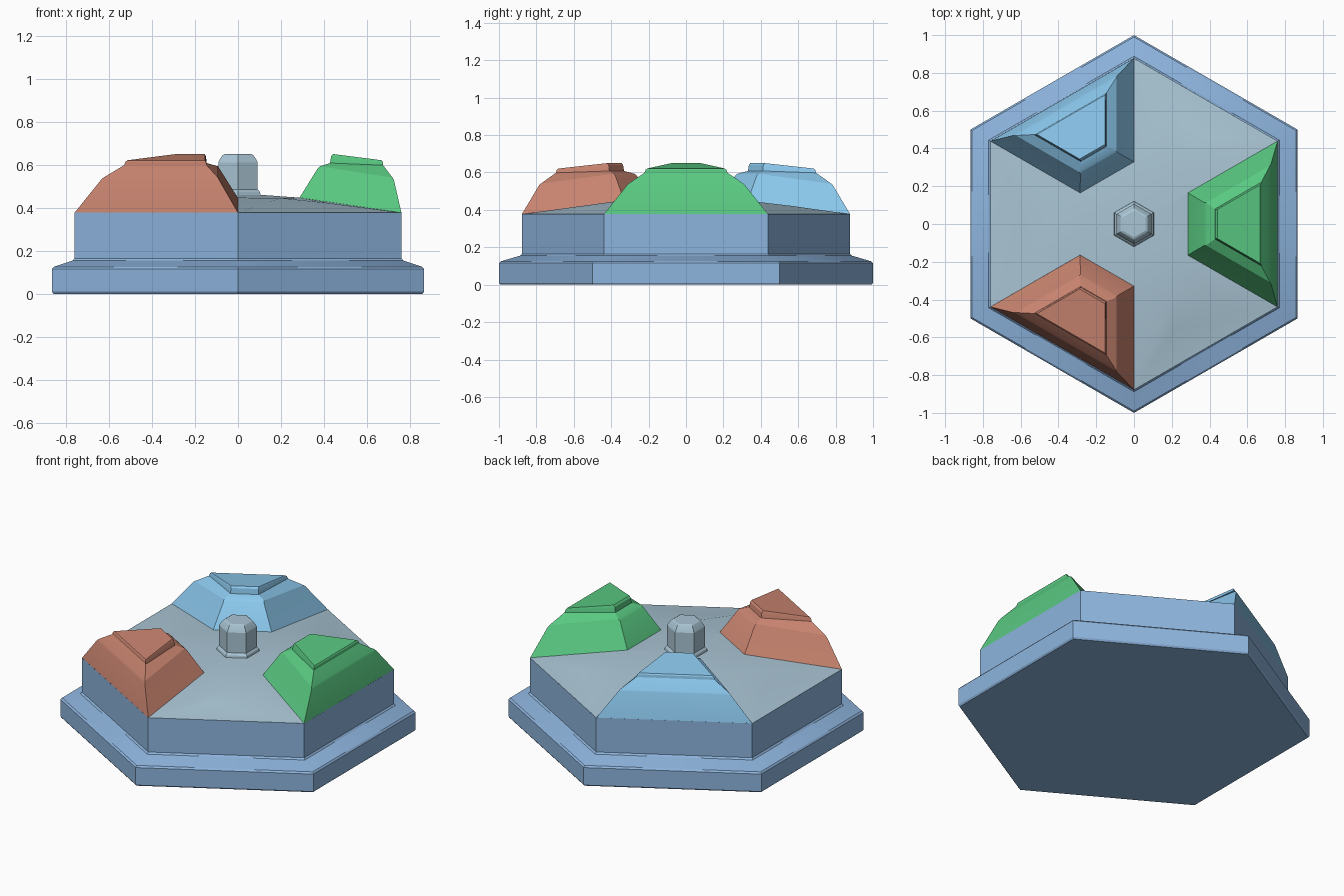
import bpy, bmesh
from math import sin, cos, pi, radians
from mathutils import Matrix

if "Cube" in bpy.data.objects:
    bpy.data.objects.remove(bpy.data.objects["Cube"])


def material(name, rgb):
    m = bpy.data.materials.new(name)
    m.diffuse_color = (*rgb, 1)
    m.use_nodes = True
    m.node_tree.nodes["Principled BSDF"].inputs["Base Color"].default_value = m.diffuse_color
    return m


BLUE = material("base_blue", (0.27, 0.46, 0.73))
PALE = material("pale_blue", (0.40, 0.56, 0.66))
GREEN = material("green", (0.10, 0.58, 0.22))
RED = material("terracotta", (0.58, 0.23, 0.16))
SKY = material("sky_blue", (0.26, 0.58, 0.85))


def make_object(name, bm, mat, angle):
    bmesh.ops.remove_doubles(bm, verts=bm.verts, dist=1e-4)
    bmesh.ops.recalc_face_normals(bm, faces=bm.faces)
    me = bpy.data.meshes.new(name)
    bm.to_mesh(me)
    bm.free()
    me.materials.append(mat)
    ob = bpy.data.objects.new(name, me)
    bpy.context.collection.objects.link(ob)
    bpy.ops.object.select_all(action='DESELECT')
    ob.select_set(True)
    bpy.context.view_layer.objects.active = ob
    bpy.ops.object.shade_smooth_by_angle(angle=radians(angle))
    return ob


def skin(bm, rings):
    """Bridge successive closed rings of points with quads."""
    loops = [[bm.verts.new(p) for p in r] for r in rings]
    n = len(loops[0])
    for a, b in zip(loops, loops[1:]):
        for i in range(n):
            j = (i + 1) % n
            bm.faces.new((a[i], a[j], b[j], b[i]))
    return loops


def hexagon(r, z):
    return [(r * cos(pi / 6 + i * pi / 3), r * sin(pi / 6 + i * pi / 3), z) for i in range(6)]


def hex_stack(name, profile, mat, cap_bottom, cap_top):
    bm = bmesh.new()
    loops = skin(bm, [hexagon(r, z) for r, z in profile])
    if cap_bottom:
        bm.faces.new(loops[0])
    if cap_top:
        bm.faces.new(loops[-1])
    return make_object(name, bm, mat, 20)


# Stepped hexagonal base
hex_stack("base", [(0.992, 0), (1, 0.01), (1, 0.115), (0.99, 0.125), (0.888, 0.155),
                   (0.878, 0.165), (0.878, 0.377)], BLUE, True, False)

# Central post with a flared foot and chamfered top
hex_stack("centre_post", [(0.122, 0.455), (0.118, 0.473), (0.106, 0.485), (0.106, 0.61),
                          (0.098, 0.625), (0.082, 0.645), (0.07, 0.65)], PALE, False, True)

# Faceted plateau: one open sector repeated three times, plus the strips by the mounds
P = {
    "O": (0, 0, 0.468), "A": (0, -0.878, 0.377), "B": (0.76, -0.439, 0.377),
    "C": (0.285, -0.165, 0.447), "D": (0, -0.33, 0.447),
    "E": (0.20, -0.38, 0.445), "F": (0.42, -0.39, 0.422), "G": (0.20, -0.57, 0.402),
    "K": (0.285, 0.165, 0.447),
}
bm = bmesh.new()
for k in range(3):
    rot = Matrix.Rotation(k * 2 * pi / 3, 4, 'Z')
    v = {n: bm.verts.new(rot @ bm.verts.new(p).co) for n, p in P.items()}
    for tri in ("ODC", "DEC", "CEF", "CFB", "DAE", "AGE", "EGF", "GBF", "AGB", "OCK"):
        bm.faces.new([v[c] for c in tri])
bmesh.ops.delete(bm, geom=[x for x in bm.verts if not x.link_faces], context='VERTS')
make_object("plateau", bm, PALE, 30)

# Mounds: inner x, z, then outer x, half width, z for each trapezoid level
LEVELS = [(0.285, 0.445, 0.76, 0.439, 0.377),
          (0.372, 0.585, 0.725, 0.317, 0.53),
          (0.382, 0.593, 0.719, 0.308, 0.54),
          (0.428, 0.608, 0.675, 0.222, 0.598),
          (0.433, 0.64, 0.673, 0.216, 0.614),
          (0.442, 0.65, 0.668, 0.208, 0.621)]


def mound(name, angle, mat):
    rings = []
    for xi, zi, xo, yo, zo in LEVELS:
        yi = yo - (xo - xi) * 0.5774      # sides follow the sector lines
        rings.append([(xi, -yi, zi), (xo, -yo, zo), (xo, yo, zo), (xi, yi, zi)])
    bm = bmesh.new()
    loops = skin(bm, rings)
    bm.faces.new(loops[-1])
    bm.transform(Matrix.Rotation(radians(angle), 4, 'Z'))
    make_object(name, bm, mat, 22)


mound("green_mound", 0, GREEN)
mound("blue_mound", 120, SKY)
mound("red_mound", 240, RED)
